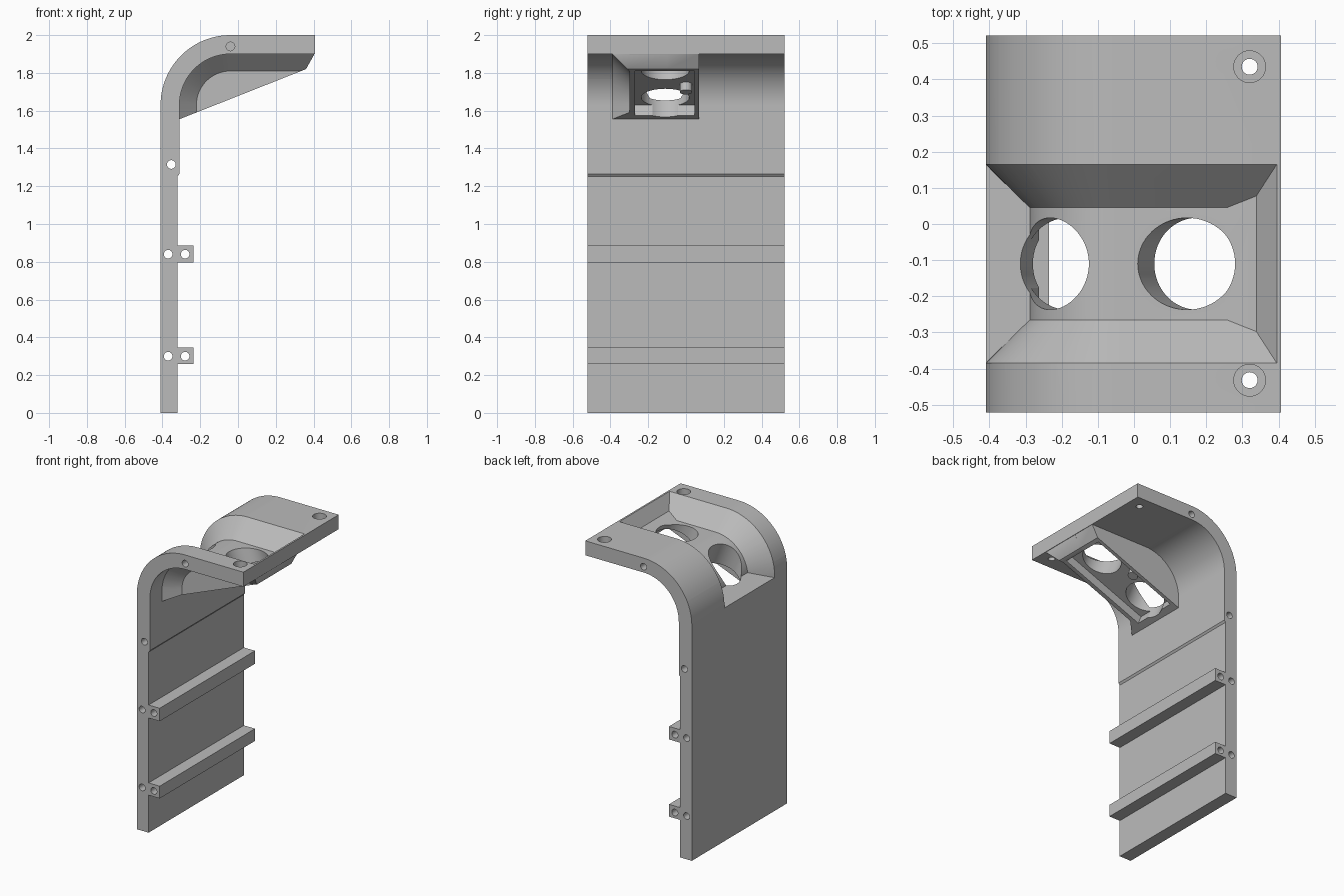
import bpy, bmesh, math
from mathutils import Vector, Matrix

if "Cube" in bpy.data.objects:
    bpy.data.objects.remove(bpy.data.objects["Cube"], do_unlink=True)

WIDTH = 0.522                       # half width along y
BEND, R = (-0.04, 1.63), 0.37       # bend centre and outer radius
TILT = math.atan(0.3955)            # slope of the housing underside
SLOPE = Vector((math.cos(TILT), 0, math.sin(TILT)))
NORMAL = Vector((-math.sin(TILT), 0, math.cos(TILT)))
UNDER, CEILING = 1.56, 1.62         # heights along NORMAL

grey = bpy.data.materials.new("plain_grey")
grey.use_nodes = True
grey.diffuse_color = (0.5, 0.5, 0.5, 1)
grey.node_tree.nodes["Principled BSDF"].inputs["Base Color"].default_value = (0.5, 0.5, 0.5, 1)


def finish(name, bm):
    bmesh.ops.recalc_face_normals(bm, faces=bm.faces)
    mesh = bpy.data.meshes.new(name)
    bm.to_mesh(mesh)
    bm.free()
    mesh.materials.append(grey)
    ob = bpy.data.objects.new(name, mesh)
    bpy.context.collection.objects.link(ob)
    return ob


def arc(depth, n=32):
    """Points round the bend at a depth below the outer surface."""
    r = R - depth
    return [(BEND[0] - r * math.cos(a), BEND[1] + r * math.sin(a))
            for a in (math.pi / 2 * i / n for i in range(n + 1))]


def prism(name, pts, y0, y1):
    bm = bmesh.new()
    face = bm.faces.new([bm.verts.new((x, y0, z)) for x, z in pts])
    ext = bmesh.ops.extrude_face_region(bm, geom=[face])
    verts = [g for g in ext["geom"] if isinstance(g, bmesh.types.BMVert)]
    bmesh.ops.translate(bm, vec=(0, y1 - y0, 0), verts=verts)
    return finish(name, bm)


def sweep(name, section, planes):
    """Sweep a (depth, y) section along the bend, then trim it by planes."""
    bm = bmesh.new()
    rails = []
    for d, y in section:
        path = [(-0.41 + d, 1.2)] + arc(d) + [(0.6, 2 - d)]
        rails.append([bm.verts.new((x, y, z)) for x, z in path])
    for i, a in enumerate(rails):
        b = rails[(i + 1) % len(rails)]
        for k in range(len(a) - 1):
            bm.faces.new((a[k], a[k + 1], b[k + 1], b[k]))
    for k in (0, -1):
        bm.faces.new([r[k] for r in rails])
    for co, no in planes:
        bmesh.ops.bisect_plane(bm, geom=bm.verts[:] + bm.edges[:] + bm.faces[:],
                               plane_co=co, plane_no=no, clear_outer=True)
        bmesh.ops.holes_fill(bm, edges=[e for e in bm.edges if e.is_boundary], sides=0)
    return finish(name, bm)


def rod(name, a, b, r, seg=32):
    a, b = Vector(a), Vector(b)
    bm = bmesh.new()
    turn = (b - a).to_track_quat("Z", "Y").to_matrix().to_4x4()
    bmesh.ops.create_cone(bm, cap_ends=True, segments=seg, radius1=r, radius2=r,
                          depth=(b - a).length,
                          matrix=Matrix.Translation((a + b) / 2) @ turn)
    return finish(name, bm)


def tilted(u, v, y=0):
    """Point given along the slope and its normal."""
    return SLOPE * u + NORMAL * v + Vector((0, y, 0))


def combine(body, tool, operation):
    mod = body.modifiers.new(operation, "BOOLEAN")
    mod.operation, mod.object, mod.solver = operation, tool, "EXACT"
    deps = bpy.context.evaluated_depsgraph_get()
    mesh = bpy.data.meshes.new_from_object(body.evaluated_get(deps))
    body.modifiers.clear()
    body.data = mesh
    bpy.data.objects.remove(tool, do_unlink=True)


# Bent plate with two ribs, as one side profile
ribs = []
for top, bottom in ((0.885, 0.795), (0.345, 0.26)):
    ribs += [(-0.32, top), (-0.235, top), (-0.235, bottom), (-0.32, bottom)]
profile = ([(-0.41, 0)] + arc(0) + [(0.407, 2), (0.407, 1.9)] + arc(0.1)[::-1]
           + [(-0.31, 1.265), (-0.32, 1.252)] + ribs + [(-0.32, 0)])
body = prism("bent_bracket", profile, -WIDTH, WIDTH)

# Housing under the bend: wedge plus sloping shoulder on the front side
wedge = [(-0.36, 1.535), (0.36, 1.82), (0.404, 1.9), (0.4, 1.95)] + arc(0.05)[::-1]
combine(body, prism("housing_wedge", wedge, -0.30, 0.07), "UNION")
shoulder = sweep("housing_shoulder",
                 [(0.05, -0.44), (0.05, -0.1), (0.19, -0.1), (0.19, -0.30)],
                 [(tilted(0, UNDER), -NORMAL),
                  ((0.36, 0, 1.82), (0.08, 0, -0.045)),
                  ((0.403, 0, 0), (1, 0, 0))])
combine(body, shoulder, "UNION")

# Bevelled pocket on the outside of the bend
pocket = sweep("pocket_cutter",
               [(-0.05, -0.435), (-0.05, 0.215), (0.12, 0.045), (0.12, -0.265)],
               [(tilted(0, 1.654), -NORMAL),
                ((0.395, 0, 2), (0.085, 0, -0.055))])
combine(body, pocket, "DIFFERENCE")

# Recess in the housing underside
corners = [tilted(u, v) for u, v in ((0.335, 1.4), (0.975, 1.4),
                                     (0.975, CEILING), (0.335, CEILING))]
combine(body, prism("recess_cutter", [(p.x, p.z) for p in corners], -0.27, 0.045), "DIFFERENCE")

# Two large round openings and the small peg between them
for u in (0.443, 0.828):
    combine(body, rod("opening_cutter", tilted(u, 1.5, -0.11), tilted(u, 2.1, -0.11), 0.127, 64),
            "DIFFERENCE")
combine(body, rod("peg", tilted(0.635, 1.575, 0), tilted(0.635, 1.64, 0), 0.033), "UNION")

# Counterbored screw holes in the flange
for y in (-0.432, 0.435):
    combine(body, rod("screw_cutter", (0.32, y, 1.7), (0.32, y, 2.1), 0.022), "DIFFERENCE")
    combine(body, rod("counterbore_cutter", (0.32, y, 1.95), (0.32, y, 2.1), 0.044), "DIFFERENCE")

# Pin holes across the width, and blind ones in the flange sides
for x, z in ((-0.353, 1.315), (-0.37, 0.84), (-0.28, 0.84), (-0.37, 0.3), (-0.28, 0.3)):
    combine(body, rod("pin_cutter", (x, -1, z), (x, 1, z), 0.023), "DIFFERENCE")
for s in (-1, 1):
    combine(body, rod("blind_cutter", (-0.04, s * 0.43, 1.94), (-0.04, s, 1.94), 0.023),
            "DIFFERENCE")

# Single material, smooth curves with sharp edges
body.data.materials.clear()
body.data.materials.append(grey)
for p in body.data.polygons:
    p.material_index = 0
bpy.ops.object.select_all(action="DESELECT")
body.select_set(True)
bpy.context.view_layer.objects.active = body
bpy.ops.object.shade_smooth_by_angle(angle=math.radians(30))
